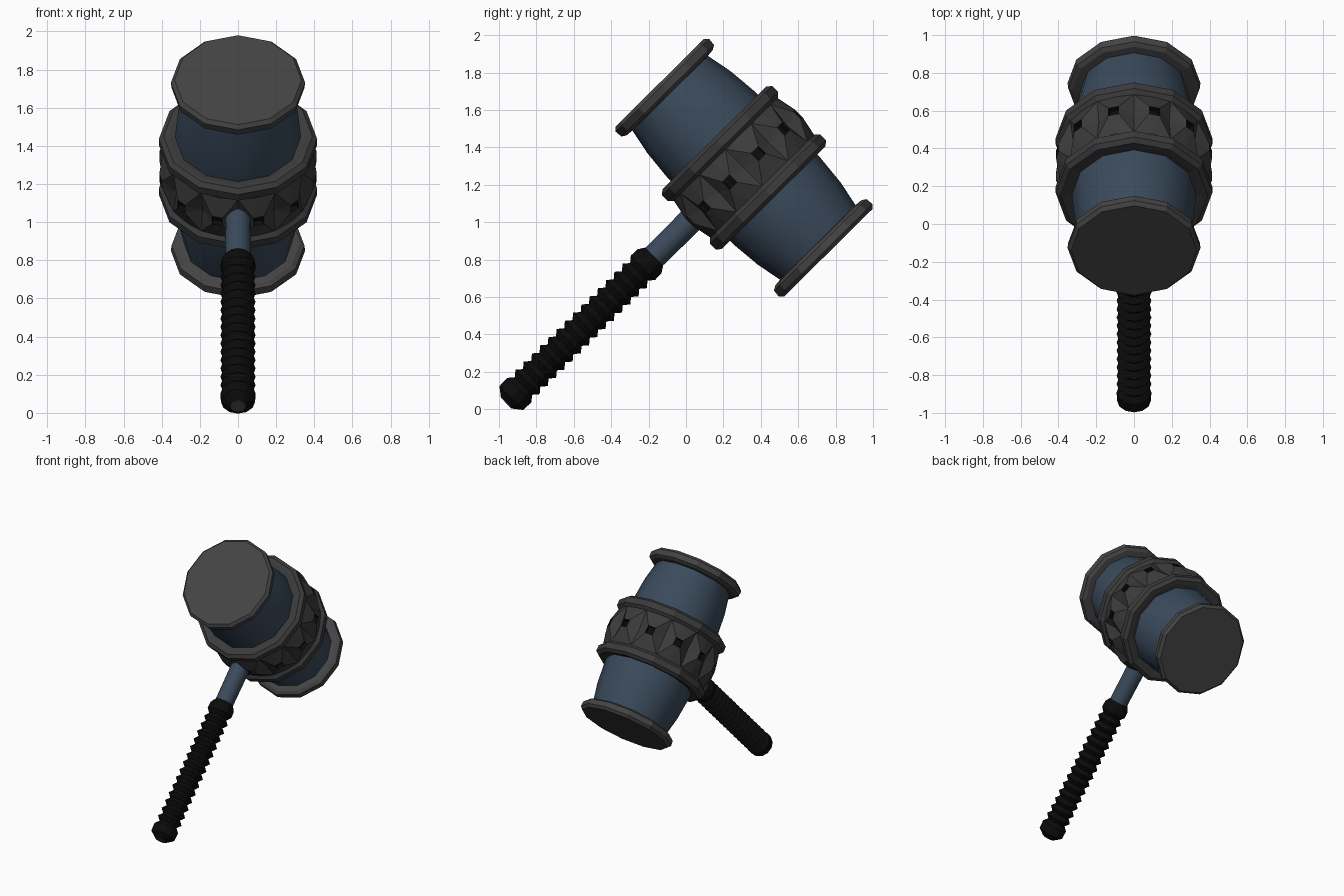
import bpy, bmesh, math
from mathutils import Matrix, Vector

if "Cube" in bpy.data.objects:
    bpy.data.objects.remove(bpy.data.objects["Cube"])

SIDES = 12


def material(name, rgb):
    m = bpy.data.materials.new(name)
    m.use_nodes = True
    col = (*rgb, 1)
    m.diffuse_color = col
    m.node_tree.nodes["Principled BSDF"].inputs["Base Color"].default_value = col
    return m


blue = material("steel blue", (0.042, 0.068, 0.105))
cap_grey = material("cap grey", (0.058, 0.058, 0.058))
ring_grey = material("ring grey", (0.044, 0.044, 0.044))
black = material("grip black", (0.0035, 0.0035, 0.0035))

# Head axis runs front-up to back-down; handle axis is square to it
TILT = math.radians(45.3)
CENTRE = Vector((0, 0.31, 1.291))


def frame(axis):
    x = Vector((1, 0, 0))
    rot = Matrix((x, axis.cross(x), axis)).transposed()
    return Matrix.Translation(CENTRE) @ rot.to_4x4()


HEAD = frame(Vector((0, math.cos(TILT), -math.sin(TILT))))
HANDLE = frame(Vector((0, math.sin(TILT), math.cos(TILT))))


def finish(name, bm, place, mats, smooth=None):
    bmesh.ops.recalc_face_normals(bm, faces=bm.faces)
    mesh = bpy.data.meshes.new(name)
    bm.to_mesh(mesh)
    bm.free()
    ob = bpy.data.objects.new(name, mesh)
    bpy.context.collection.objects.link(ob)
    ob.matrix_world = place
    for m in mats:
        mesh.materials.append(m)
    if smooth:
        bpy.ops.object.select_all(action='DESELECT')
        ob.select_set(True)
        bpy.context.view_layer.objects.active = ob
        bpy.ops.object.shade_smooth_by_angle(angle=math.radians(smooth))
    return ob


def point(r, k, h):
    a = 2 * math.pi * k / SIDES
    return Vector((r * math.cos(a), r * math.sin(a), h))


def lathe(name, profile, place, mat, smooth=None):
    """Turn (height, radius) pairs around the local axis and cap both ends."""
    bm = bmesh.new()
    rows = [[bm.verts.new(point(r, k, h)) for k in range(SIDES)] for h, r in profile]
    for a, b in zip(rows, rows[1:]):
        for k in range(SIDES):
            n = (k + 1) % SIDES
            bm.faces.new((a[k], a[n], b[n], b[k]))
    bm.faces.new(rows[0])
    bm.faces.new(rows[-1])
    return finish(name, bm, place, [mat], smooth)


# Drum of the head, slightly bulged
half = [(0.58, 0.28), (0.42, 0.312), (0.25, 0.328)]
lathe("head_drum", [(-h, r) for h, r in half] + [(h, r) for h, r in reversed(half)],
      HEAD, blue, 35)

# Striking caps and ring rims, one at each end
cap = [(0.56, 0.27), (0.565, 0.325), (0.58, 0.348), (0.62, 0.352), (0.64, 0.333)]
rim = [(0.12, 0.36), (0.14, 0.395), (0.16, 0.415), (0.205, 0.415),
       (0.225, 0.39), (0.222, 0.36), (0.21, 0.31)]
for side, s in (("front", -1), ("back", 1)):
    lathe(side + "_cap", [(s * h, r) for h, r in cap], HEAD, cap_grey)
    lathe(side + "_ring_rim", [(s * h, r) for h, r in rim], HEAD, ring_grey)

# Central ring: twelve faceted studs, each with a square socket
W = 0.14
S = 0.028
bm = bmesh.new()
for k in range(SIDES):
    mid = k + 0.5
    out = point(1, mid, 0)
    across = Vector((-out.y, out.x, 0))
    up = Vector((0, 0, 1))
    corners = [point(0.39, k, -W), point(0.39, k + 1, -W),
               point(0.39, k + 1, W), point(0.39, k, W)]
    mids = [point(0.385, mid, -W), point(0.372, k + 1, 0),
            point(0.385, mid, W), point(0.372, k, 0)]
    signs = [(-1, -1), (1, -1), (1, 1), (-1, 1)]
    top = [out * 0.42 + across * (S * a) + up * (S * b) for a, b in signs]
    floor = [p - out * 0.03 for p in top]
    corners, mids, top, floor = [[bm.verts.new(p) for p in ps]
                                 for ps in (corners, mids, top, floor)]
    for i in range(4):
        j = (i + 1) % 4
        bm.faces.new((top[i], mids[i], top[j]))
        bm.faces.new((top[i], corners[i], mids[i]))
        bm.faces.new((top[i], mids[i - 1], corners[i]))
        bm.faces.new((top[i], top[j], floor[j], floor[i])).material_index = 1
    bm.faces.new(floor).material_index = 1
bmesh.ops.remove_doubles(bm, verts=bm.verts, dist=0.0005)
finish("studded_ring", bm, HEAD, [ring_grey, black])

# Handle rod
lathe("handle_rod", [(-0.75, 0.066), (-0.3, 0.07)], HANDLE, blue, 35)

# Ribbed grip with a collar on top and a rounded end
RIBS = 15
LOW, HIGH = -1.69, -0.76
step = (HIGH - LOW) / RIBS
grip = [(-1.785, 0.045), (-1.75, 0.09), (LOW, 0.092)]
for i in range(RIBS):
    base = LOW + i * step
    grip += [(base + step * 0.5, 0.066), (base + step, 0.092)]
grip += [(-0.71, 0.09), (-0.675, 0.068)]
lathe("handle_grip", grip, HANDLE, black)

# Small end plate of the grip
lathe("grip_end_plate", [(-1.789, 0.04), (-1.784, 0.044)], HANDLE, cap_grey)
